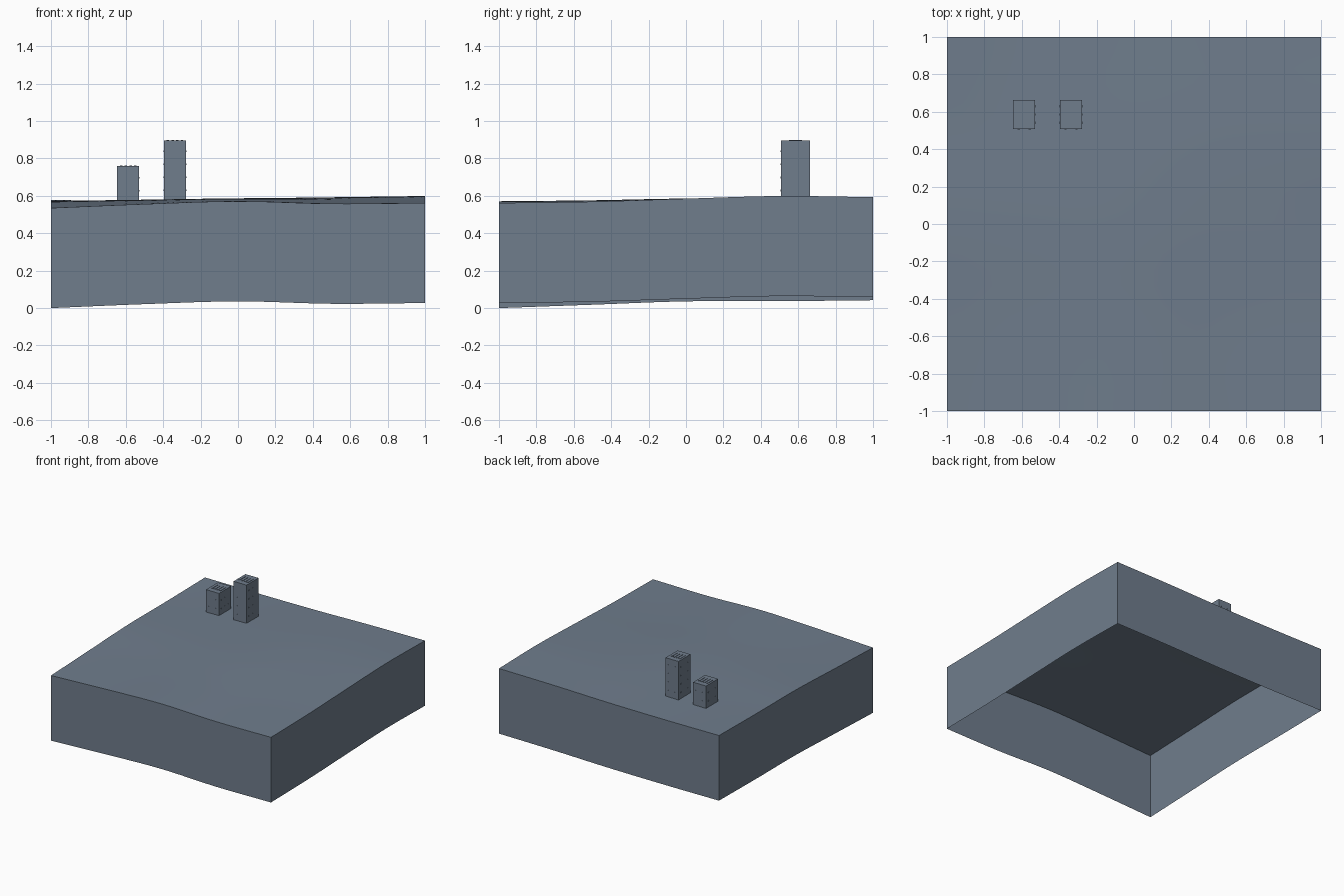
import bpy
import bmesh
from mathutils import Matrix

cube = bpy.data.objects.get("Cube")
if cube:
    bpy.data.objects.remove(cube, do_unlink=True)

slate = bpy.data.materials.new("slate_grey")
slate.use_nodes = True
colour = (0.16, 0.205, 0.265, 1)
slate.diffuse_color = colour
slate.node_tree.nodes["Principled BSDF"].inputs["Base Color"].default_value = colour

SKIRT = 0.535
CELLS = 24


def edge_curve(points):
    """Smooth curve through five evenly spaced heights, t from 0 to 1."""
    def height(t):
        i = min(int(t * 4), 3)
        u = t * 4 - i
        b, c = points[i], points[i + 1]
        a = points[i - 1] if i else 2 * b - c
        d = points[i + 2] if i < 3 else 2 * c - b
        return b + u * (c - a + u * (2 * a - 5 * b + 4 * c - d + u * (3 * (b - c) + d - a))) / 2
    return height


front = edge_curve((0.0, 0.021, 0.036, 0.023, 0.027))
back = edge_curve((0.042, 0.04, 0.043, 0.053, 0.058))
right = edge_curve((0.0, 0.018, 0.036, 0.037, 0.042))
left = edge_curve((0.027, 0.034, 0.05, 0.064, 0.058))


def ground(x, y):
    """Rolling height blended from the four border curves."""
    s, t = (x + 1) / 2, (y + 1) / 2
    across = (1 - t) * front(s) + t * back(s)
    along = (1 - s) * right(t) + s * left(t)
    corners = ((1 - t) * ((1 - s) * front(0) + s * front(1))
               + t * ((1 - s) * back(0) + s * back(1)))
    return SKIRT + across + along - corners


def finish(name, bm):
    mesh = bpy.data.meshes.new(name)
    bm.to_mesh(mesh)
    bm.free()
    mesh.materials.append(slate)
    obj = bpy.data.objects.new(name, mesh)
    bpy.context.collection.objects.link(obj)
    return obj


def add_box(bm, centre, size):
    bmesh.ops.create_cube(bm, size=1, matrix=Matrix.Translation(centre) @ Matrix.Diagonal((*size, 1)))


# Terrain block: rolling top with a skirt, open underneath
bm = bmesh.new()
bmesh.ops.create_grid(bm, x_segments=CELLS, y_segments=CELLS, size=1)
for v in bm.verts:
    v.co.z = ground(v.co.x, v.co.y)
border = [e for e in bm.edges if e.is_boundary]
skirt = bmesh.ops.extrude_edge_only(bm, edges=border)["geom"]
for v in skirt:
    if isinstance(v, bmesh.types.BMVert):
        v.co.z -= SKIRT
bm.normal_update()
for f in bm.faces:
    c = f.calc_center_median()
    outward = f.normal.z if abs(f.normal.z) > 0.5 else f.normal.x * c.x + f.normal.y * c.y
    if outward < 0:
        f.normal_flip()
terrain = finish("terrain_block", bm)
bpy.context.view_layer.objects.active = terrain
terrain.select_set(True)
bpy.ops.object.shade_smooth_by_angle()


def tower(name, x, y, width, depth, top, floors):
    base = ground(x, y) - 0.01
    bm = bmesh.new()
    add_box(bm, (x, y, (base + top) / 2), (width, depth, top - base))
    finish(name, bm)

    # Low roof vents
    bm = bmesh.new()
    for i in range(4):
        add_box(bm, (x + (i - 1.5) * 0.025, y, top), (0.013, 0.07, 0.006))
    finish(name + "_roof_vents", bm)

    # Thin window plates on all four walls
    bm = bmesh.new()
    for floor in range(floors):
        z = base + 0.06 + floor * 0.07
        for side in (-1, 1):
            for i in (-1, 1):
                add_box(bm, (x + i * width / 4, y + side * depth / 2, z), (0.012, 0.003, 0.008))
            for i in (-1, 0, 1):
                add_box(bm, (x + side * width / 2, y + i * depth / 3.5, z), (0.003, 0.012, 0.008))
    finish(name + "_windows", bm)


# Two towers on the rear right of the block
tower("short_tower", -0.587, 0.585, 0.118, 0.155, 0.76, 2)
tower("tall_tower", -0.337, 0.585, 0.118, 0.155, 0.895, 4)
